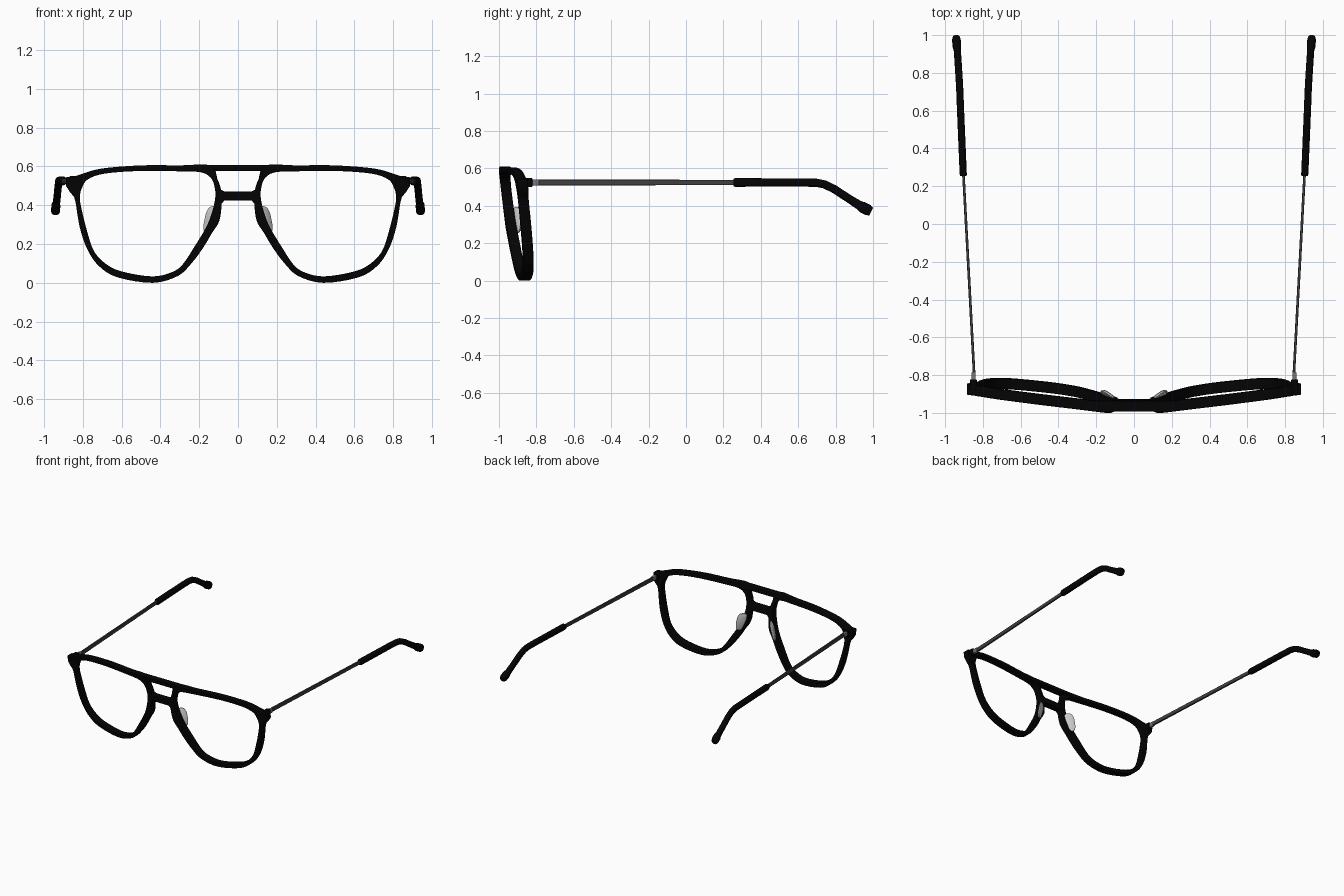
import bpy, bmesh, math
from mathutils import Vector, Matrix

if "Cube" in bpy.data.objects:
    bpy.data.objects.remove(bpy.data.objects["Cube"])


def material(name, r, g, b):
    m = bpy.data.materials.new(name)
    m.diffuse_color = (r, g, b, 1)
    m.use_nodes = True
    m.node_tree.nodes["Principled BSDF"].inputs["Base Color"].default_value = m.diffuse_color
    return m


BLACK = material("glossy black", 0.0012, 0.0012, 0.0012)
METAL = material("dark metal", 0.052, 0.049, 0.048)
STEEL = material("hinge steel", 0.18, 0.18, 0.18)
CLEAR = material("pad grey", 0.6, 0.6, 0.6)
DEPTH = 0.056


def front_y(x, z):
    """Front surface of the frame: wrapped sideways and tilted back at the bottom."""
    return -1.003 + 0.12 * max(0, abs(x) - 0.12) + 0.12 * (0.6 - z)


def finish(bm, name, mat, bevel=0.0):
    bmesh.ops.recalc_face_normals(bm, faces=bm.faces)
    me = bpy.data.meshes.new(name)
    bm.to_mesh(me)
    bm.free()
    me.materials.append(mat)
    ob = bpy.data.objects.new(name, me)
    bpy.context.collection.objects.link(ob)
    if bevel:
        mod = ob.modifiers.new("rounded edges", 'BEVEL')
        mod.width, mod.segments, mod.limit_method = bevel, 2, 'ANGLE'
        mod.angle_limit = math.radians(40)
    bpy.context.view_layer.objects.active = ob
    ob.select_set(True)
    bpy.ops.object.shade_smooth_by_angle(angle=math.radians(40))
    ob.select_set(False)
    return ob


def bridge_rings(bm, rings, closed):
    n = len(rings[0])
    for i in range(len(rings) if closed else len(rings) - 1):
        a, b = rings[i], rings[(i + 1) % len(rings)]
        for j in range(n):
            k = (j + 1) % n
            bm.faces.new((a[j], a[k], b[k], b[j]))
    if not closed:
        bm.faces.new(rings[0])
        bm.faces.new(rings[-1])


def plate(name, outline, mat, s=1):
    """Outline in x, z thickened along the frame surface."""
    bm = bmesh.new()
    rings = [[bm.verts.new((s * x, front_y(x, z) + d, z)) for x, z in outline]
             for d in (0, DEPTH)]
    bridge_rings(bm, rings, False)
    finish(bm, name, mat, 0.004)


def box(name, x0, x1, y0, y1, z0, z1, mat, s, bevel=0.004):
    bm = bmesh.new()
    rings = [[bm.verts.new((s * x, y, z)) for x, z in
              ((x0, z0), (x1, z0), (x1, z1), (x0, z1))] for y in (y0, y1)]
    bridge_rings(bm, rings, False)
    finish(bm, name, mat, bevel)


def smooth_loop(points, steps):
    """Closed smooth curve through the points."""
    pts = [Vector(p) for p in points]
    n, out = len(pts), []
    for i in range(n):
        a, b, c, d = (pts[(i + k) % n] for k in (-1, 0, 1, 2))
        for j in range(steps):
            t = j / steps
            out.append(0.5 * (2 * b + (c - a) * t + (2 * a - 5 * b + 4 * c - d) * t * t
                              + (3 * b - a - 3 * c + d) * t ** 3))
    return out


def squared_oval(count, power):
    """Unit oval points pushed towards a rounded rectangle."""
    for k in range(count):
        t = 2 * math.pi * k / count
        c, d = math.cos(t), math.sin(t)
        yield math.copysign(abs(c) ** power, c), math.copysign(abs(d) ** power, d)


# rim: outer x, z and inner x, z
RIM = [(.30, .605, .285, .574), (.50, .605, .51, .576), (.70, .589, .69, .562),
       (.80, .562, .775, .532), (.855, .535, .803, .49), (.857, .475, .814, .45),
       (.838, .42, .81, .40), (.815, .285, .78, .275), (.775, .17, .74, .16),
       (.715, .085, .67, .09), (.62, .028, .585, .055), (.44, 0, .44, .033),
       (.31, .035, .34, .055), (.24, .10, .285, .095), (.18, .18, .225, .185),
       (.135, .255, .165, .285), (.096, .32, .135, .36), (.084, .41, .117, .44),
       (.087, .478, .122, .50), (.106, .535, .142, .543), (.14, .605, .19, .569)]

# temple tip: x, y, z, half width, half height
TIP = [(.903, .253, .525, .016, .02), (.904, .262, .525, .019, .023),
       (.919, .62, .525, .019, .022), (.922, .70, .523, .019, .022),
       (.924, .74, .515, .019, .022), (.927, .79, .491, .019, .022),
       (.932, .87, .439, .019, .022), (.936, .925, .404, .019, .024),
       (.938, .943, .393, .023, .030), (.940, .974, .377, .023, .030),
       (.941, .990, .369, .018, .022)]

for s, side in ((1, "right"), (-1, "left")):
    # lens rim
    bm = bmesh.new()
    rings = []
    for ox, oz, ix, iz in smooth_loop(RIM, 4):
        rings.append([bm.verts.new((s * x, front_y(x, z) + d, z)) for x, z, d in
                      ((ox, oz, 0), (ix, iz, 0), (ix, iz, DEPTH), (ox, oz, DEPTH))])
    bridge_rings(bm, rings, True)
    finish(bm, side + "_rim", BLACK, 0.004)

    # corner end piece and hinge
    plate(side + "_end_piece", [(.79, .561), (.84, .545), (.885, .545), (.885, .497),
                                (.866, .468), (.838, .435), (.822, .47)], BLACK, s)
    box(side + "_hinge", .832, .868, -.88, -.822, .50, .55, BLACK, s)
    box(side + "_hinge_pin", .838, .860, -.826, -.785, .508, .542, STEEL, s)

    # thin metal temple arm
    bm = bmesh.new()
    rings = []
    for x, y, h in ((.846, -.80, .016), (.904, .28, .014)):
        rings.append([bm.verts.new((s * (x + dx), y, .525 + dz)) for dx, dz in
                      ((-.007, -h), (.007, -h), (.007, h), (-.007, h))])
    bridge_rings(bm, rings, False)
    finish(bm, side + "_temple_arm", METAL, 0.003)

    # padded temple tip
    bm = bmesh.new()
    rings = []
    for i, (x, y, z, w, h) in enumerate(TIP):
        a, b = TIP[max(i - 1, 0)], TIP[min(i + 1, len(TIP) - 1)]
        t = Vector((0, b[1] - a[1], b[2] - a[2])).normalized()
        up = Vector((0, -t.z, t.y))
        rings.append([bm.verts.new(Vector((s * (x + c * w), y, z)) + up * d * h)
                      for c, d in squared_oval(16, 0.65)])
    bridge_rings(bm, rings, False)
    finish(bm, side + "_temple_tip", BLACK)

    # nose pad: rounded rectangular cushion
    u = Vector((s * .8, .6, 0))
    v = Vector((s * -.2, 0, .98))
    n = u.cross(v).normalized()
    centre = Vector((s * .14, -.905, .325))
    bm = bmesh.new()
    rings = []
    for depth, size in ((-.009, .82), (-.004, 1), (.004, 1), (.009, .82)):
        rings.append([bm.verts.new(centre + u * c * .038 * size + v * d * .071 * size
                                   + n * depth) for c, d in squared_oval(24, 0.7)])
    bridge_rings(bm, rings, False)
    finish(bm, side + "_nose_pad", CLEAR)

# brow bar and nose bridge
plate("brow_bar", [(-.20, .608), (.20, .608), (.20, .577), (-.20, .577)], BLACK)
plate("nose_bridge", [(-.108, .505), (-.086, .478), (-.07, .471), (.07, .471), (.086, .478),
                      (.108, .505), (.11, .40), (.09, .37), (.086, .405), (.07, .425),
                      (-.07, .425), (-.086, .405), (-.09, .37), (-.11, .40)], BLACK)
